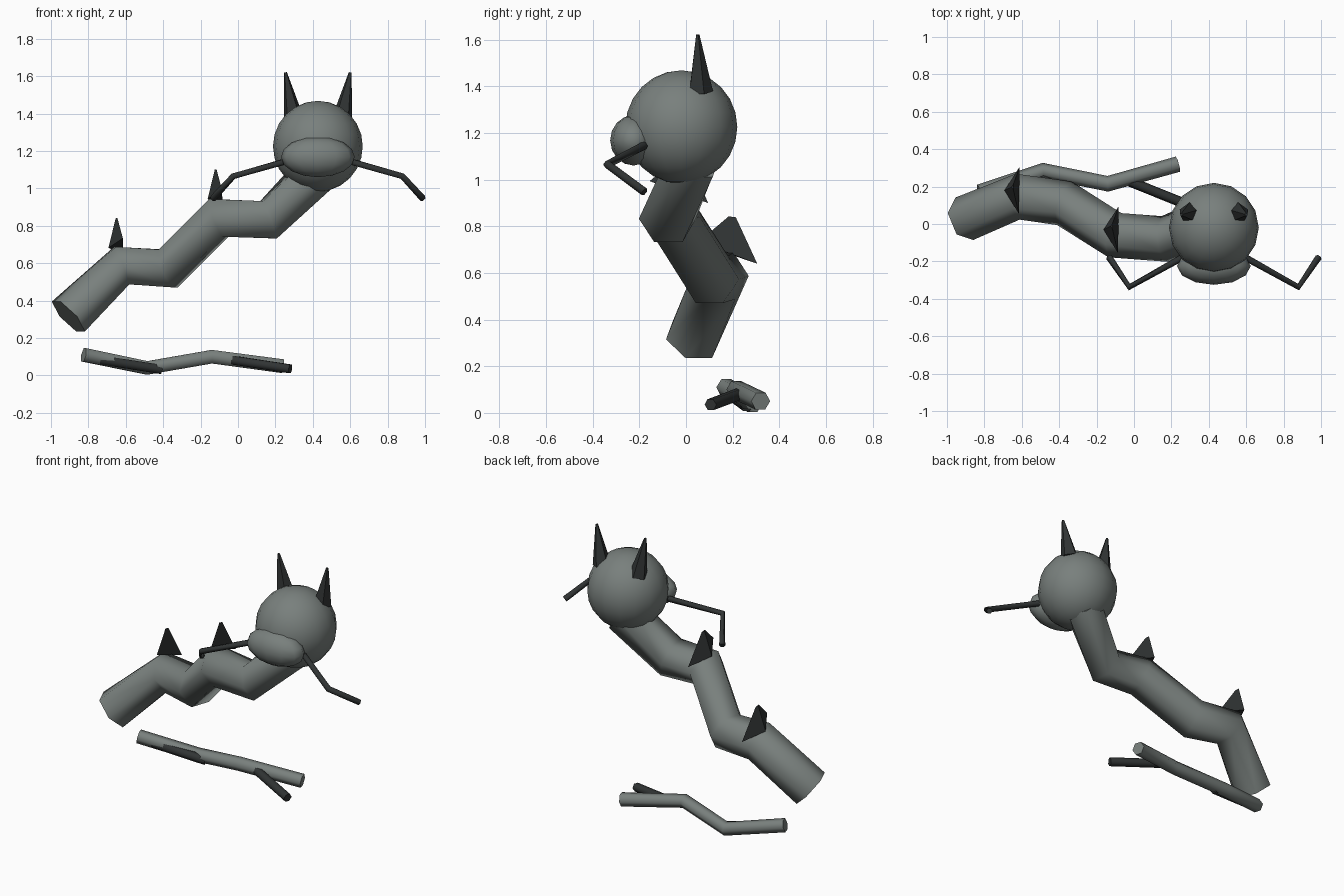
import bpy, bmesh, math
from mathutils import Vector, Matrix

if "Cube" in bpy.data.objects:
    bpy.data.objects.remove(bpy.data.objects["Cube"])

HEAD = Vector((0.427, -0.02, 1.225))


def material(name, rgb):
    m = bpy.data.materials.new(name)
    m.diffuse_color = (*rgb, 1)
    m.use_nodes = True
    m.node_tree.nodes["Principled BSDF"].inputs["Base Color"].default_value = m.diffuse_color
    return m


skin = material("slate_grey", (0.19, 0.215, 0.205))
dark = material("dark_grey", (0.03, 0.034, 0.034))


def finish(bm, name, mat, smooth=True):
    bmesh.ops.recalc_face_normals(bm, faces=bm.faces)
    for f in bm.faces:
        f.smooth = smooth and len(f.verts) < 6
    me = bpy.data.meshes.new(name)
    bm.to_mesh(me)
    bm.free()
    me.materials.append(mat)
    ob = bpy.data.objects.new(name, me)
    bpy.context.collection.objects.link(ob)
    return ob


def tube(name, path, r, mat, sides=6):
    """Capped tube swept along a path, cross-section kept level."""
    p = [Vector(v) for v in path]
    bm = bmesh.new()
    rings = []
    for i, c in enumerate(p):
        d = Vector()
        if i:
            d += (c - p[i - 1]).normalized()
        if i < len(p) - 1:
            d += (p[i + 1] - c).normalized()
        d.normalize()
        u = Vector((0, 0, 1)).cross(d).normalized()
        v = d.cross(u)
        angles = [2 * math.pi * k / sides for k in range(sides)]
        rings.append([bm.verts.new(c + r * (u * math.cos(a) + v * math.sin(a))) for a in angles])
    for a, b in zip(rings, rings[1:]):
        for k in range(sides):
            j = (k + 1) % sides
            bm.faces.new((a[k], a[j], b[j], b[k]))
    bm.faces.new(rings[0])
    bm.faces.new(rings[-1])
    return finish(bm, name, mat)


def ball(name, c, scale, seg, rings):
    bm = bmesh.new()
    bmesh.ops.create_uvsphere(bm, u_segments=seg, v_segments=rings, radius=1)
    bm.transform(Matrix.Translation(c) @ Matrix.Diagonal((*scale, 1)))
    return finish(bm, name, skin)


def spike(name, base, tip, r, r_tip, sides, x_scale=1.0, turn=0.0, slope=0.0):
    """Blunt cone from base to tip, optionally flattened in x with a sloping base."""
    base, tip = Vector(base), Vector(tip)
    d = tip - base
    bm = bmesh.new()
    bmesh.ops.create_cone(bm, cap_ends=True, segments=sides, radius1=r, radius2=r_tip, depth=d.length)
    bm.transform(Matrix.Diagonal((x_scale, 1, 1, 1)) @ Matrix.Rotation(turn, 4, 'Z'))
    for v in bm.verts:
        if v.co.z < 0:
            v.co.z -= slope * v.co.y
    rot = Vector((0, 0, 1)).rotation_difference(d).to_matrix().to_4x4()
    bm.transform(Matrix.Translation((base + tip) / 2) @ rot)
    return finish(bm, name, dark, False)


# winding body
tube("body", [(-0.907, 0.028, 0.315), (-0.622, 0.146, 0.587), (-0.372, 0.111, 0.572),
              (-0.102, -0.06, 0.842), (0.163, -0.08, 0.832), (0.425, 0.03, 1.09)], 0.123, skin)

# head and snout
ball("head", HEAD, (0.24, 0.24, 0.243), 16, 12)
ball("snout", (HEAD.x, -0.225, 1.168), (0.197, 0.1, 0.108), 12, 8)

# horns and whiskers, mirrored about the head
for s, side in ((-1, "left"), (1, "right")):
    x = HEAD.x
    spike("horn_" + side, (x + s * 0.13, 0.06, 1.375), (x + s * 0.173, 0.05, 1.62), 0.056, 0.008, 5)
    tube("whisker_" + side, [(x + s * 0.17, -0.18, 1.145), (x + s * 0.452, -0.337, 1.065),
                             (x + s * 0.56, -0.178, 0.947)], 0.018, dark)

# back fins: three-sided, flattened
for i, off in enumerate(((0, 0, 0), (0.53, -0.21, 0.26))):
    o = Vector(off)
    spike("back_fin_%d" % (i + 1), o + Vector((-0.64, 0.18, 0.685)), o + Vector((-0.648, 0.198, 0.84)),
          0.15, 0.018, 3, 0.35, math.radians(90), 0.25)

# fallen branch with twigs
tube("branch", [(-0.825, 0.17, 0.11), (-0.485, 0.285, 0.04), (-0.14, 0.215, 0.1), (0.235, 0.32, 0.05)], 0.042, skin)
tube("twig_1", [(-0.74, 0.19, 0.083), (-0.41, 0.26, 0.032)], 0.028, dark)
tube("twig_2", [(-0.03, 0.23, 0.082), (0.28, 0.105, 0.035)], 0.027, dark)
